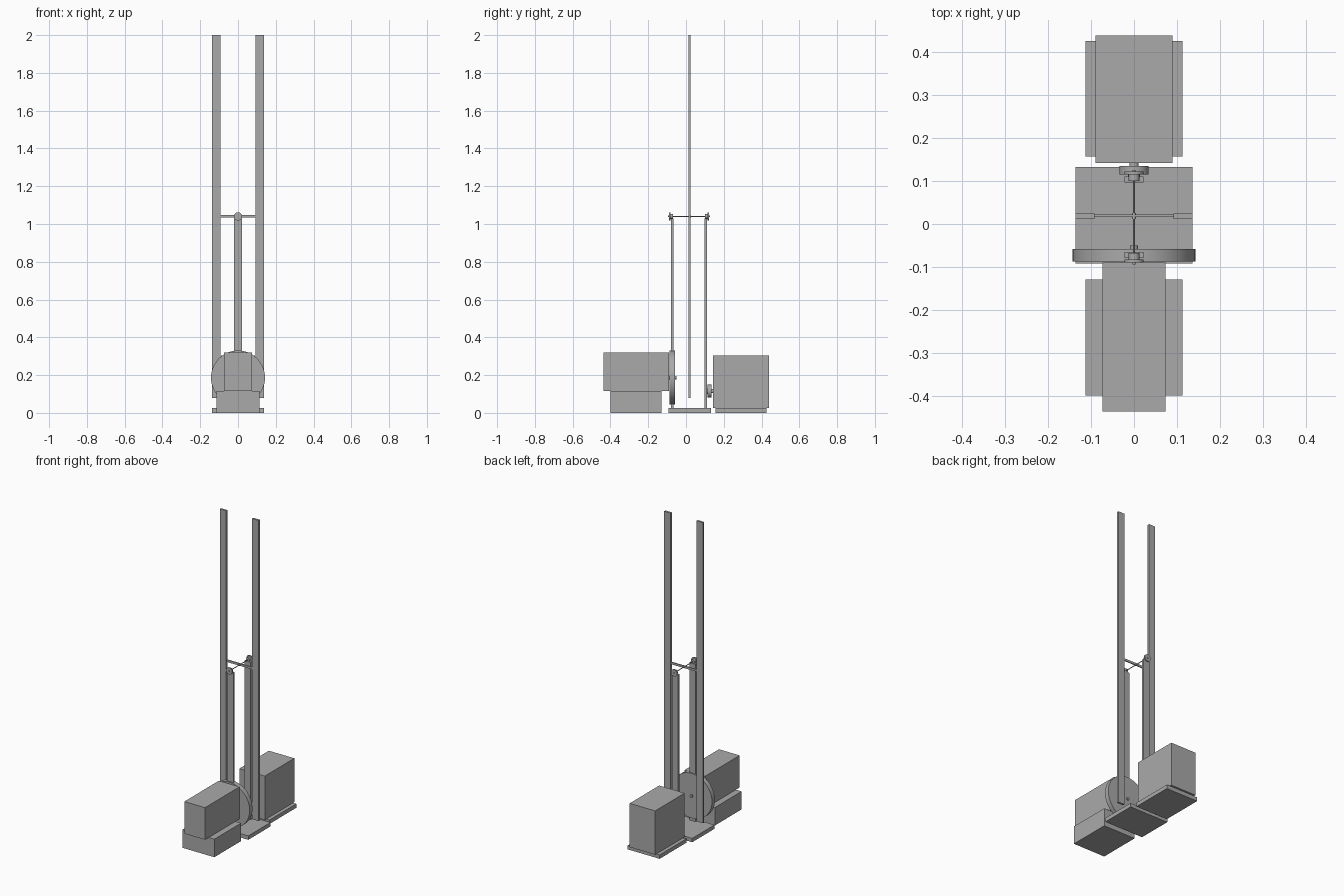
import bpy
import math

cube = bpy.data.objects.get("Cube")
if cube:
    bpy.data.objects.remove(cube, do_unlink=True)

grey = bpy.data.materials.new("plain_grey")
grey.use_nodes = True
grey.diffuse_color = (0.4, 0.4, 0.4, 1)
grey.node_tree.nodes["Principled BSDF"].inputs["Base Color"].default_value = (0.4, 0.4, 0.4, 1)


def box(name, x, y, z):
    """Box from three (low, high) ranges."""
    ranges = (x, y, z)
    bpy.ops.mesh.primitive_cube_add(size=1, location=[(a + b) / 2 for a, b in ranges])
    ob = bpy.context.object
    ob.name = name
    ob.scale = [b - a for a, b in ranges]
    bpy.ops.object.transform_apply(location=False, rotation=False, scale=True)
    ob.data.materials.append(grey)
    return ob


def rod(name, radius, y, z, sides=32):
    """Round part lying along y, centred on x."""
    bpy.ops.mesh.primitive_cylinder_add(
        vertices=sides, radius=radius, depth=y[1] - y[0],
        location=(0, (y[0] + y[1]) / 2, z), rotation=(math.pi / 2, 0, 0))
    ob = bpy.context.object
    ob.name = name
    ob.data.materials.append(grey)
    bpy.ops.object.shade_smooth_by_angle()
    return ob


# Base and the front and rear housings
box("base_plate", (-0.137, 0.137), (-0.092, 0.133), (0, 0.025))
box("front_support", (-0.113, 0.113), (-0.4, -0.13), (0, 0.115))
box("front_motor", (-0.073, 0.073), (-0.437, -0.09), (0.115, 0.32))
box("rear_plate", (-0.113, 0.113), (0.157, 0.427), (0, 0.025))
box("rear_motor", (-0.09, 0.09), (0.142, 0.44), (0.025, 0.305))

# Flywheel and front shaft
rod("flywheel", 0.143, (-0.087, -0.058), 0.187, 96)
rod("front_shaft", 0.009, (-0.1, -0.05), 0.187)

# Posts with a pulley outside each top
AXLE_Z = 1.04
for side, mid, sign in (("front", -0.072, -1), ("rear", 0.104, 1)):
    def span(a, b):
        return sorted((mid + sign * a, mid + sign * b))
    box(side + "_post", (-0.022, 0.022), span(-0.007, 0.007), (0.025, AXLE_Z - 0.01))
    rod(side + "_pulley_hub", 0.013, span(-0.004, 0.013), AXLE_Z)
    rod(side + "_pulley", 0.022, span(0.011, 0.018), AXLE_Z)
    rod(side + "_pulley_pin", 0.004, span(0.0, 0.022), AXLE_Z)

# Lower rear pulley and its shaft
rod("lower_pulley", 0.034, (0.115, 0.135), 0.115)
rod("lower_pulley_hub", 0.014, (0.097, 0.118), 0.115)
rod("rear_shaft", 0.011, (0.13, 0.145), 0.115)

# Tall twin rails, joined by a crossbar carried on the cord
for side, s in (("left", 1), ("right", -1)):
    box(side + "_rail", sorted((s * 0.092, s * 0.137)), (0.012, 0.025), (0.08, 2))
box("crossbar", (-0.095, 0.095), (0.016, 0.022), (1.034, 1.048))
rod("cord", 0.0025, (-0.085, 0.12), AXLE_Z, 12)
rod("crossbar_collar", 0.005, (0.012, 0.026), AXLE_Z, 16)
